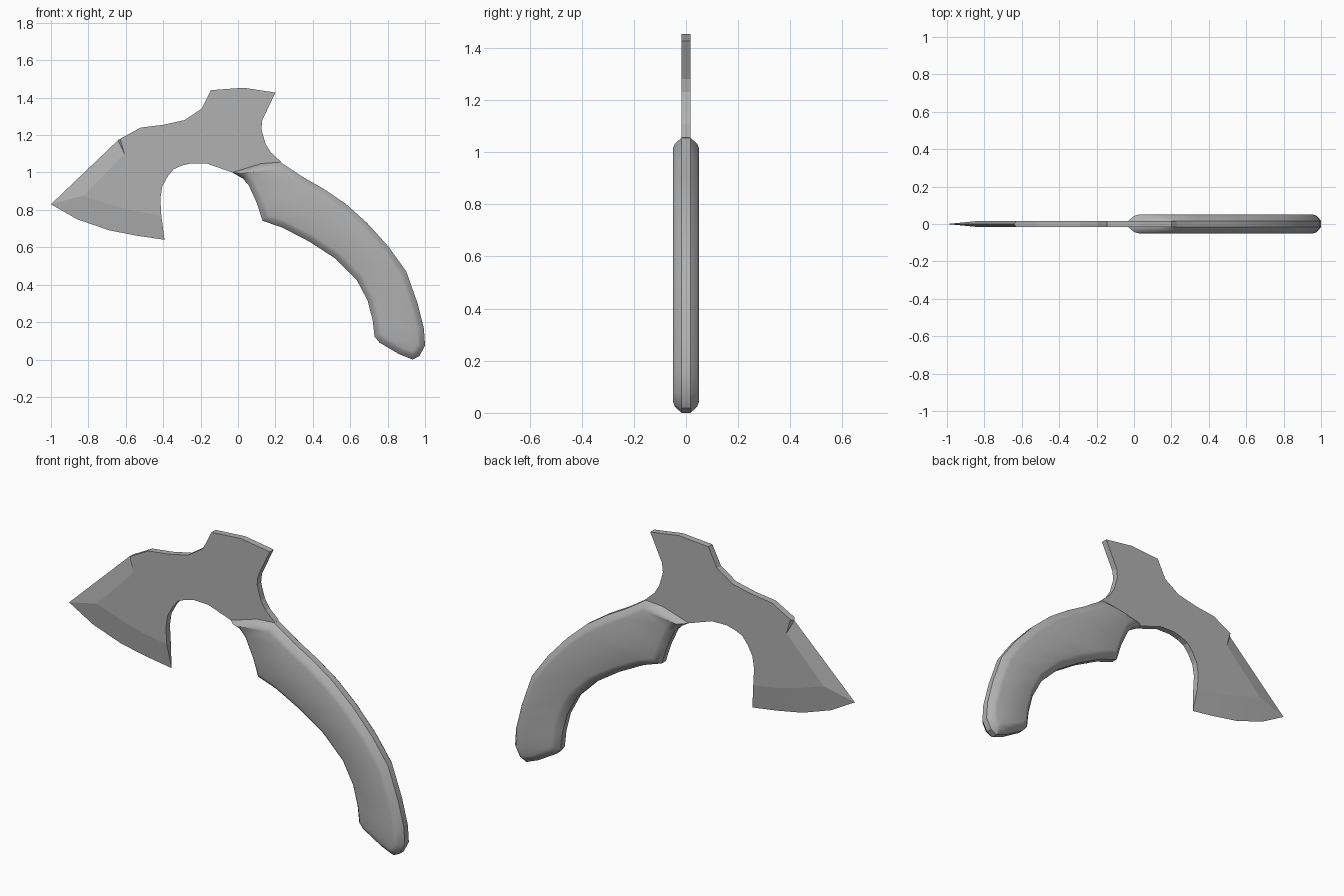
import bpy, bmesh, math
from mathutils import Vector

if "Cube" in bpy.data.objects:
    bpy.data.objects.remove(bpy.data.objects["Cube"])

steel = bpy.data.materials.new("dark_grey")
steel.diffuse_color = (0.44, 0.44, 0.44, 1)
steel.use_nodes = True
steel.node_tree.nodes["Principled BSDF"].inputs["Base Color"].default_value = steel.diffuse_color


def finish(name, bm, angle):
    bmesh.ops.recalc_face_normals(bm, faces=bm.faces)
    mesh = bpy.data.meshes.new(name)
    bm.to_mesh(mesh)
    bm.free()
    mesh.materials.append(steel)
    ob = bpy.data.objects.new(name, mesh)
    bpy.context.collection.objects.link(ob)
    bpy.ops.object.select_all(action='DESELECT')
    ob.select_set(True)
    bpy.context.view_layer.objects.active = ob
    bpy.ops.object.shade_smooth_by_angle(angle=math.radians(angle))
    return ob


def ring(bm, pts, y):
    return [bm.verts.new((x, y, z)) for x, z in pts]


def bridge(bm, a, b):
    n = len(a)
    for i in range(n):
        j = (i + 1) % n
        bm.faces.new((a[i], a[j], b[j], b[i]))


def inset(pts, d):
    """Offset a counter-clockwise outline inwards, with limited mitres."""
    out = []
    n = len(pts)
    for i in range(n):
        p0, p, p1 = (Vector(pts[k % n]) for k in (i - 1, i, i + 1))
        e0, e1 = (p - p0).normalized(), (p1 - p).normalized()
        m = (Vector((-e0.y, e0.x)) + Vector((-e1.y, e1.x))).normalized()
        cos = m.dot(Vector((-e0.y, e0.x)))
        out.append(p + m * d * min(1 / max(cos, 0.1), 1.4))
    return out


# Blade: flat plate outline, then the line where the grind begins
T = 0.017
plate = [(-0.63, 1.18), (-0.52, 1.24), (-0.40, 1.255), (-0.285, 1.28),
         (-0.195, 1.34), (-0.145, 1.44), (0.03, 1.453), (0.20, 1.427),
         (0.13, 1.28), (0.125, 1.23), (0.147, 1.153), (0.175, 1.108),
         (0.23, 1.057), (0.20, 1.03), (0.03, 0.985), (-0.03, 1.0),
         (-0.165, 1.047), (-0.25, 1.049), (-0.30, 1.037), (-0.345, 1.017),
         (-0.375, 0.98), (-0.405, 0.925), (-0.415, 0.86)]
grind = [(-0.41, 0.77), (-0.54, 0.79), (-0.69, 0.83), (-0.826, 0.876),
         (-0.607, 1.10)]
# Sharp edges, one point beside each grind point
edge = [(-0.393, 0.64), (-0.54, 0.662), (-0.69, 0.691), (-0.86, 0.75),
        (-1.0, 0.83), (-0.642, 1.172)]

bm = bmesh.new()
front, back = (ring(bm, plate + grind, y) for y in (-T, T))
sharp = ring(bm, edge, 0)
n = len(plate)
bm.faces.new(front)
bm.faces.new(back)
for i in range(n):
    bm.faces.new((front[i], front[i + 1], back[i + 1], back[i]))
for side in (front, back):
    g = side[n:]
    for i in range(3):
        bm.faces.new((g[i], g[i + 1], sharp[i + 1], sharp[i]))
    bm.faces.new((g[3], sharp[4], sharp[3]))
    bm.faces.new((g[3], g[4], sharp[5], sharp[4]))
    bm.faces.new((g[4], side[0], sharp[5]))
# Heel and notch ends of the grind
bm.faces.new((front[n], back[n], sharp[0]))
bm.faces.new((front[0], back[0], sharp[5]))
finish("blade", bm, 5)

# Handle: curved outline with rounded-over sides
grip = [(-0.03, 1.0), (0.025, 0.968), (0.056, 0.934), (0.10, 0.838),
        (0.131, 0.742), (0.238, 0.705), (0.382, 0.63), (0.52, 0.54),
        (0.634, 0.427), (0.693, 0.315), (0.72, 0.21), (0.73, 0.123),
        (0.757, 0.09), (0.863, 0.028), (0.933, 0.0), (0.97, 0.018),
        (1.0, 0.075), (0.994, 0.165), (0.96, 0.30), (0.90, 0.47),
        (0.805, 0.603), (0.69, 0.73), (0.575, 0.833), (0.457, 0.913),
        (0.345, 0.977), (0.227, 1.055), (0.125, 1.048)]
bm = bmesh.new()
section = [(0.04, -0.05), (0.022, -0.043), (0, -0.017),
           (0, 0.017), (0.022, 0.043), (0.04, 0.05)]
rings = [ring(bm, inset(grip, d), y) for d, y in section]
for a, b in zip(rings, rings[1:]):
    bridge(bm, a, b)
# Flat sides: strip of quads across the grip
for r in (rings[0], rings[-1]):
    m = len(r)
    bm.faces.new((r[0], r[1], r[m - 1]))
    for i in range(1, m // 2):
        bm.faces.new((r[i], r[i + 1], r[m - i - 1], r[m - i]))
finish("handle", bm, 35)
